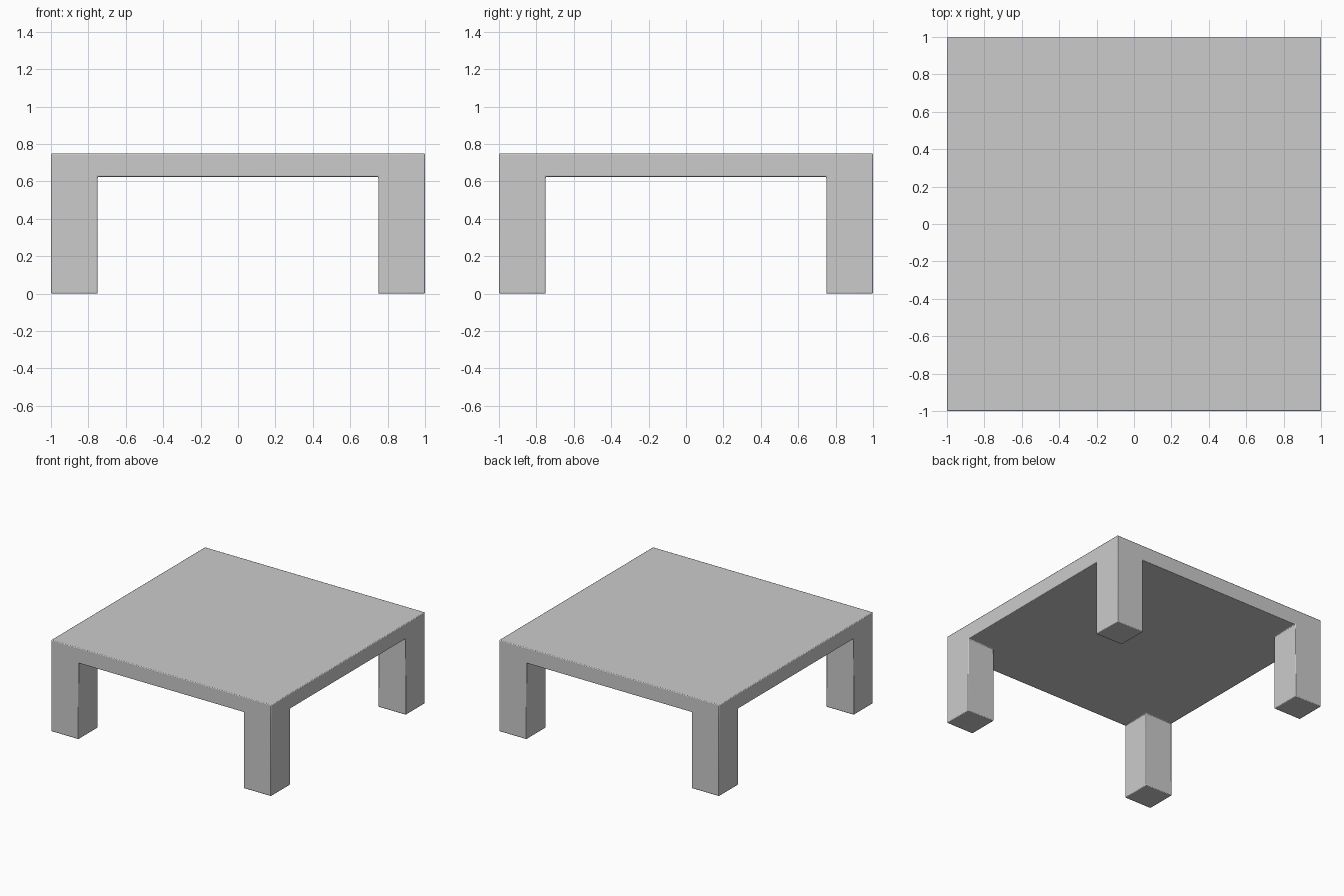
import bpy, bmesh, math

if "Cube" in bpy.data.objects:
    bpy.data.objects.remove(bpy.data.objects["Cube"])

HALF, LEG = 1.0, 0.25            # half width of the top, leg thickness
UNDER, TOP = 0.625, 0.75         # underside and upper surface heights

bm = bmesh.new()

# Underside: a 3 x 3 grid whose corner cells are the leg footprints
cuts = [-HALF, -HALF + LEG, HALF - LEG, HALF]
grid = [[bm.verts.new((x, y, UNDER)) for y in cuts] for x in cuts]
cells = {(i, j): bm.faces.new((grid[i][j], grid[i][j + 1],
                               grid[i + 1][j + 1], grid[i + 1][j]))
         for i in range(3) for j in range(3)}
corners = [cells[i, j] for i in (0, 2) for j in (0, 2)]


def extrude(faces, dz):
    """Extrude a face region vertically, replacing the source faces."""
    out = bmesh.ops.extrude_face_region(bm, geom=faces)["geom"]
    verts = [v for v in out if isinstance(v, bmesh.types.BMVert)]
    bmesh.ops.translate(bm, verts=verts, vec=(0, 0, dz))


# Tabletop slab: copy the grid upward and close its rim
rim = [e for e in bm.edges if e.is_boundary]
upper = bmesh.ops.duplicate(bm, geom=list(bm.faces))
upper_faces = [f for f in upper["geom"] if isinstance(f, bmesh.types.BMFace)]
bmesh.ops.translate(bm, verts=list({v for f in upper_faces for v in f.verts}),
                    vec=(0, 0, TOP - UNDER))
bmesh.ops.bridge_loops(bm, edges=[e for e in bm.edges if e.is_boundary])

# Legs: draw each corner cell down to the floor
for face in corners:
    walls = bmesh.ops.extrude_discrete_faces(bm, faces=[face])["faces"]
    bmesh.ops.translate(bm, verts=list(walls[0].verts), vec=(0, 0, -UNDER))
bmesh.ops.remove_doubles(bm, verts=bm.verts, dist=1e-5)
bmesh.ops.recalc_face_normals(bm, faces=bm.faces)

mesh = bpy.data.meshes.new("table")
bm.to_mesh(mesh)
bm.free()
table = bpy.data.objects.new("table", mesh)
bpy.context.collection.objects.link(table)

# Fine softened edges
bevel = table.modifiers.new("soft_edges", "BEVEL")
bevel.width = 0.006
bevel.segments = 2
bevel.limit_method = "ANGLE"
bevel.angle_limit = math.radians(40)

bpy.context.view_layer.objects.active = table
table.select_set(True)
bpy.ops.object.shade_smooth_by_angle(angle=math.radians(50))
